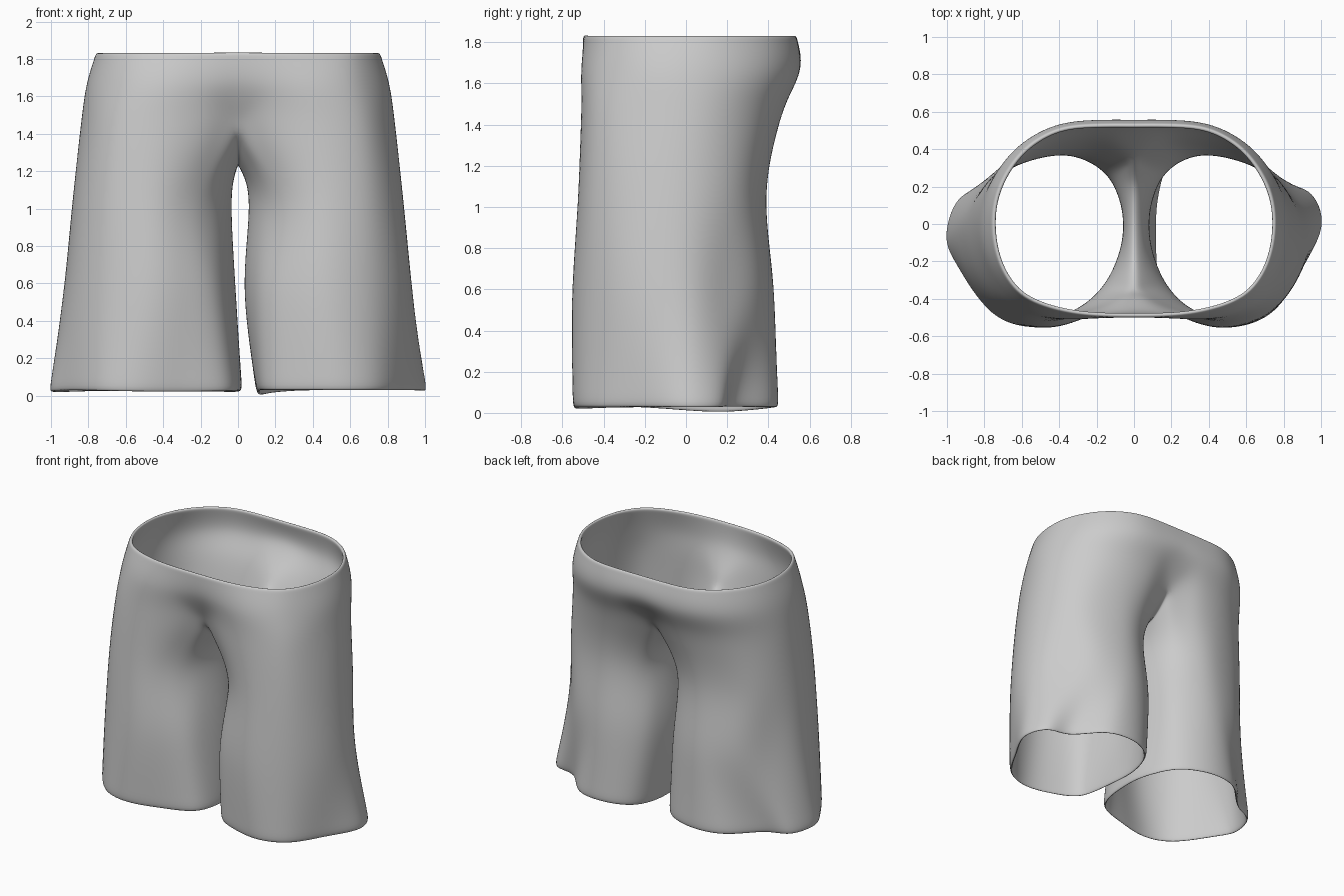
import bpy, bmesh, math
from mathutils import Vector

if "Cube" in bpy.data.objects:
    bpy.data.objects.remove(bpy.data.objects["Cube"])

# Half profiles (x, y): front centre -> outer side -> back centre
WAIST = [(0, -.5), (.2, -.495), (.4, -.465), (.61, -.38), (.73, -.195), (.76, .04),
         (.71, .235), (.583, .41), (.4, .515), (.2, .535), (0, .535)]
HIP = [(0, -.485), (.2, -.505), (.42, -.505), (.64, -.42), (.78, -.21), (.812, .02),
       (.755, .24), (.62, .42), (.42, .53), (.2, .555), (0, .55)]
CROTCH = [(0, -.38), (.17, -.465), (.42, -.515), (.68, -.445), (.81, -.23), (.845, .01),
          (.78, .21), (.635, .365), (.42, .45), (.2, .455), (0, .38)]
# Underside seam (y, z), back to front
SEAM = [(.25, 1.29), (.1, 1.24), (-.08, 1.24), (-.25, 1.3)]
# Closed leg profiles: the same outer columns, then the inner thigh back to front
THIGH = [(.18, -.37), (.29, -.47), (.47, -.53), (.715, -.46), (.855, -.25), (.885, 0),
         (.805, .2), (.66, .325), (.43, .39), (.27, .37), (.15, .29),
         (.09, .18), (.06, .05), (.065, -.1), (.11, -.25)]
KNEE = [(.14, -.42), (.28, -.51), (.49, -.56), (.74, -.47), (.9, -.25), (.935, .01),
        (.82, .19), (.67, .345), (.45, .43), (.27, .41), (.13, .32),
        (.07, .2), (.04, .05), (.035, -.1), (.075, -.28)]
HEM_RIGHT = [(.16, -.43), (.32, -.51), (.54, -.555), (.755, -.47), (.895, -.24), (1.02, -.01),
             (.945, .185), (.77, .21), (.6, .42), (.35, .45), (.18, .36),
             (.12, .2), (.1, .05), (.1, -.12), (.11, -.3)]
HEM_LEFT = [(.08, -.43), (.3, -.5), (.54, -.555), (.765, -.485), (.95, -.22), (1.015, -.07),
            (.95, .14), (.79, .205), (.6, .41), (.35, .45), (.12, .36),
            (.02, .2), (-.02, .05), (-.02, -.12), (0, -.3)]


def catmull(a, b, c, d, t):
    return .5 * (2 * b + (c - a) * t + (2 * a - 5 * b + 4 * c - d) * t * t
                 + (3 * b - a - 3 * c + d) * t ** 3)


def refine(pts, steps, closed=False):
    """Smooth curve through all points."""
    n = len(pts)
    get = (lambda i: pts[i % n]) if closed else (lambda i: pts[max(0, min(n - 1, i))])
    out = [catmull(get(i - 1), get(i), get(i + 1), get(i + 2), k / steps)
           for i in range(n if closed else n - 1) for k in range(steps)]
    return out if closed else out + [pts[-1].copy()]


def level(profile, z):
    return [Vector((x, y, z)) for x, y in profile]


def torso_ring(profile, z):
    """Half ring whose ends meet the mirrored half squarely."""
    pts = level(profile, z)
    flip = lambda p: Vector((-p.x, p.y, p.z))
    ext = refine([flip(pts[1])] + pts + [flip(pts[-2])], 2)
    return ext[2:-2]


def leg_rings(side):
    """Thigh, knee and hem rings of one leg."""
    hem = level(HEM_RIGHT if side > 0 else HEM_LEFT, .026)
    for i, p in enumerate(hem):
        if side > 0:
            p.z -= .03 * max(0, 1 - math.hypot(p.x - .1, p.y - .15) / .4)
        else:
            p.z -= .01 * (1 + math.sin(i * 1.3)) / 2
    rings = [level(THIGH, 1.05), level(KNEE, .55)]
    if side < 0:
        for ring, shift in zip(rings, (.045, .04)):
            for p in ring:
                # Left inner thigh leans across the middle, mostly low down
                p.x -= (shift - .015) * max(0, 1 - p.x / .3)
    return [refine(r, 2, True) for r in rings + [hem]]


bm = bmesh.new()


def skin(grid, side, closed):
    """Quads between rows of points, mirrored for the left side."""
    rows = [[bm.verts.new((p.x * side, p.y, p.z)) for p in row] for row in grid]
    n = len(rows[0])
    for a, b in zip(rows, rows[1:]):
        for j in range(n if closed else n - 1):
            k = (j + 1) % n
            q = [a[j], b[j], b[k], a[k]]
            bm.faces.new(q if side > 0 else q[::-1])


upper = [torso_ring(WAIST, 1.835), torso_ring(HIP, 1.66), torso_ring(CROTCH, 1.43)]
outer_count = len(upper[0])
seam = refine([upper[2][-1]] + [Vector((0, y, z)) for y, z in SEAM] + [upper[2][0]], 2)[1:-1]

for side in (1, -1):
    legs = leg_rings(side)
    split = upper[2] + seam
    # One smooth column from waist to hem for each outer point
    columns = [refine([u[j] for u in upper] + [r[j] for r in legs], 4)
               for j in range(outer_count)]
    # Centre seams lie exactly on the middle plane, alike on both sides
    middle = [refine([u[j] for u in upper], 4) for j in (0, -1)]
    columns[0][:9], columns[-1][:9] = middle
    skin([[c[i] for c in columns] for i in range(9)], side, False)
    # Legs continue from the split, with inner thigh columns added
    inner = [refine([split[j]] + [r[j] for r in legs], 4)
             for j in range(outer_count, len(split))]
    lower = [c[8:] for c in columns] + inner
    skin([[c[i] for c in lower] for i in range(len(inner[0]))], side, True)

bmesh.ops.remove_doubles(bm, verts=bm.verts, dist=.0008)
bmesh.ops.recalc_face_normals(bm, faces=bm.faces)
# Make sure the skin faces outward
far = max(bm.faces, key=lambda f: f.calc_center_median().x)
if far.normal.x < 0:
    bmesh.ops.reverse_faces(bm, faces=bm.faces)

mesh = bpy.data.meshes.new("shorts")
bm.to_mesh(mesh)
bm.free()
shorts = bpy.data.objects.new("shorts", mesh)
bpy.context.collection.objects.link(shorts)

# Plain grey cloth
cloth = bpy.data.materials.new("grey_cloth")
cloth.diffuse_color = (.6, .6, .6, 1)
cloth.use_nodes = True
cloth.node_tree.nodes["Principled BSDF"].inputs["Base Color"].default_value = cloth.diffuse_color
mesh.materials.append(cloth)

# Cloth thickness and smoothing
solid = shorts.modifiers.new("thickness", 'SOLIDIFY')
solid.thickness = .024
solid.offset = -1
sub = shorts.modifiers.new("smooth", 'SUBSURF')
sub.levels = sub.render_levels = 2
for p in mesh.polygons:
    p.use_smooth = True
